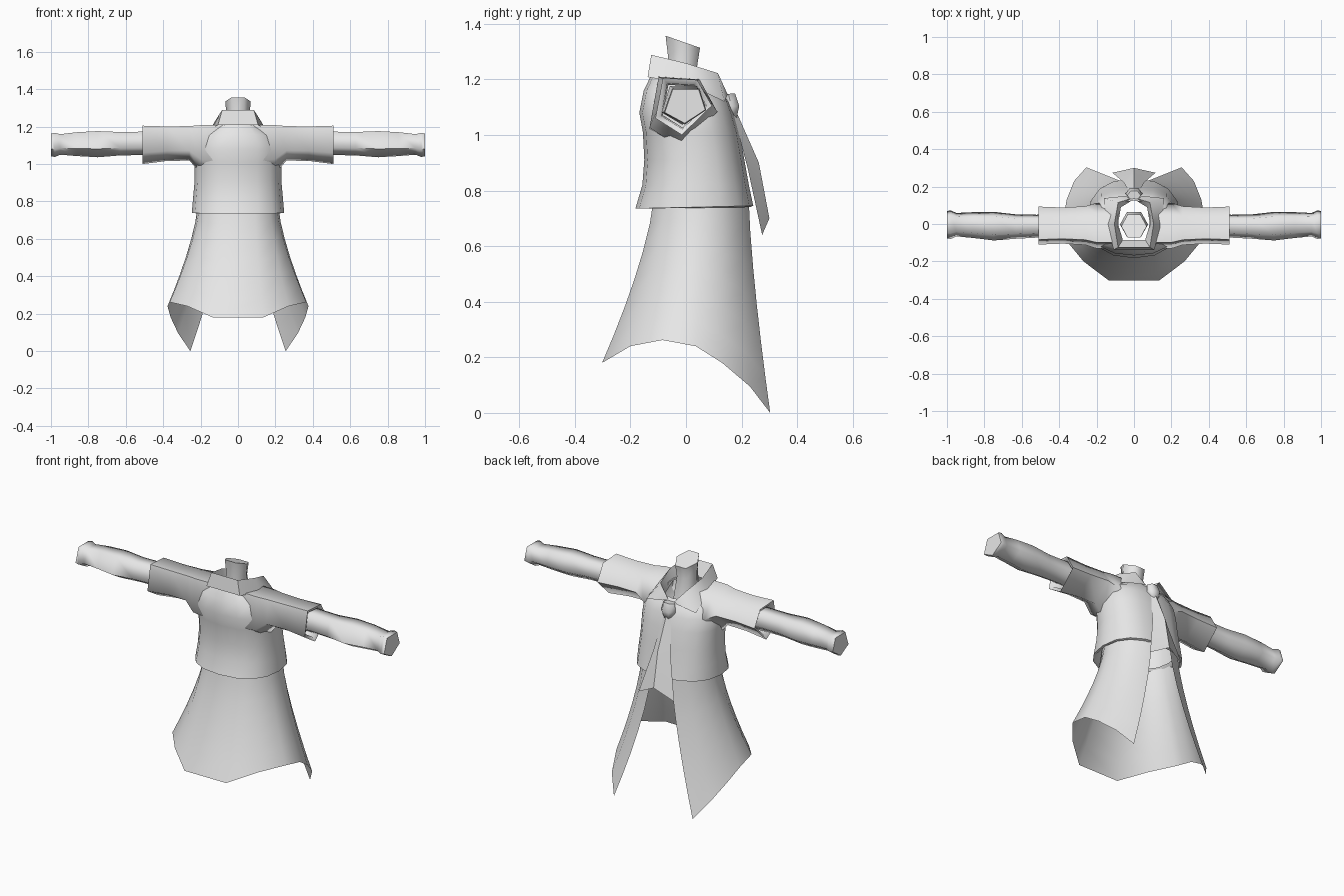
import bpy, math

cloth = bpy.data.materials.new("light_grey_cloth")
cloth.diffuse_color = (0.8, 0.8, 0.8, 1)


def make(name, verts, faces, angle=75):
    mesh = bpy.data.meshes.new(name)
    mesh.from_pydata(verts, [], faces)
    mesh.materials.append(cloth)
    obj = bpy.data.objects.new(name, mesh)
    bpy.context.collection.objects.link(obj)
    bpy.ops.object.select_all(action='DESELECT')
    obj.select_set(True)
    bpy.context.view_layer.objects.active = obj
    bpy.ops.object.shade_smooth_by_angle(angle=math.radians(angle))
    return obj


def loft(name, rows, closed=True, cap_start=False, cap_end=False, flip=False, angle=75):
    """Skin a list of equal-length point rows."""
    n = len(rows[0])
    verts = [p for row in rows for p in row]
    faces = []
    for r in range(len(rows) - 1):
        for i in range(n if closed else n - 1):
            j = (i + 1) % n
            faces.append((r * n + i, r * n + j, (r + 1) * n + j, (r + 1) * n + i))
    if cap_start:
        faces.append(tuple(reversed(range(n))))
    if cap_end:
        faces.append(tuple(range((len(rows) - 1) * n, len(rows) * n)))
    if flip:
        faces = [tuple(reversed(f)) for f in faces]
    return make(name, verts, faces, angle)


def ring(n, half_x, y0, y1, z_low_y, z_high_y, power=1.0, turn=0.0):
    """Rounded horizontal ring between y0 and y1, tilted between two heights."""
    pts = []
    for i in range(n):
        a = 2 * math.pi * (i + turn) / n
        c, s = math.cos(a), math.sin(a)
        c = math.copysign(abs(c) ** power, c)
        s = math.copysign(abs(s) ** power, s)
        t = (s + 1) / 2
        pts.append((half_x * c, y0 + (y1 - y0) * t, z_low_y + (z_high_y - z_low_y) * t))
    return pts


# Torso, with the hem turned inward at the bottom
torso = [
    (0.205, -0.12, 0.220, 0.79, 0.79),
    (0.235, -0.165, 0.230, 0.735, 0.74),
    (0.247, -0.182, 0.242, 0.735, 0.745),
    (0.240, -0.157, 0.226, 0.82, 0.82),
    (0.232, -0.150, 0.210, 0.91, 0.91),
    (0.232, -0.155, 0.192, 1.01, 1.01),
    (0.232, -0.168, 0.172, 1.08, 1.08),
    (0.200, -0.152, 0.155, 1.16, 1.12),
    (0.120, -0.125, 0.125, 1.215, 1.16),
]
loft("torso", [ring(16, *t, power=0.85) for t in torso])

# Neck stub
loft("neck", [ring(6, 0.075, -0.08, 0.075, 1.14, 1.12),
              ring(6, 0.062, -0.072, 0.048, 1.28, 1.245),
              ring(6, 0.068, -0.083, 0.06, 1.36, 1.31)], cap_end=True)

# Five-sided sleeves and arms: (y, z) sections placed along x
cuff = [(-0.11, 1.06), (-0.015, 1.0), (0.093, 1.105), (0.04, 1.198), (-0.083, 1.205)]
wrist = [(-0.08, 1.08), (-0.005, 1.04), (0.073, 1.09), (0.048, 1.165), (-0.05, 1.165)]


def section(base, x, sy, sz, dy=0.0, dz=0.0, cz=1.105):
    return [(x, -0.005 + (y + 0.005) * sy + dy, cz + (z - cz) * sz + dz) for y, z in base]


sleeve = [(0.08, 1.2, 1.35, 0, -0.03), (0.20, 1.2, 1.25, 0, -0.022),
          (0.26, 1.02, 0.9, 0, 0.008), (0.38, 0.95, 0.9, 0, 0.006), (0.51, 1, 1),
          (0.50, 0.80, 0.80), (0.42, 0.75, 0.75)]
arm = [(0.40, 0.85, 1.0, -0.005, 0.005), (0.52, 0.80, 1.0, -0.008, 0.008),
       (0.63, 0.85, 1.0, -0.01, 0.006), (0.75, 1.0, 1.12, -0.008, 0.004),
       (0.86, 0.9, 1.02, -0.002, 0.004), (0.95, 0.82, 0.88, 0, 0.002),
       (0.98, 1.0, 1.04), (1.0, 0.95, 0.97)]
for side, label in ((1, "right"), (-1, "left")):
    for name, base, spec in (("sleeve", cuff, sleeve), ("arm", wrist, arm)):
        rows = [[(side * x, y, z) for x, y, z in section(base, *s)] for s in spec]
        loft(f"{label}_{name}", rows, cap_end=(name == "arm"), flip=(side < 0))

# Folded collar with two pointed wings: rows are inner edge, fold line, outer edge
collar = [
    [(0.02, 0.12, 1.12), (0.07, 0.09, 1.16), (0.085, 0.0, 1.19), (0.06, -0.085, 1.21)],
    [(0.02, 0.135, 1.15), (0.085, 0.115, 1.222), (0.105, 0.0, 1.258), (0.085, -0.125, 1.288)],
    [(0.045, 0.15, 1.145), (0.160, 0.138, 1.12), (0.150, 0.0, 1.185), (0.108, -0.138, 1.208)],
]
rows = [half + [(-x, y, z) for x, y, z in reversed(half)] for half in collar]
loft("collar", rows, closed=False, flip=True, angle=60)

# Long coat skirt, open on the tie side: (hem point, waist point) per column
skirt = [
    ((0.255, 0.303, 0.0), (0.06, 0.225)),
    ((0.320, 0.230, 0.095), (0.14, 0.195)),
    ((0.360, 0.130, 0.18), (0.195, 0.13)),
    ((0.377, 0.035, 0.24), (0.215, 0.06)),
    ((0.365, -0.085, 0.262), (0.205, 0.0)),
    ((0.270, -0.200, 0.24), (0.17, -0.07)),
    ((0.135, -0.302, 0.18), (0.09, -0.115)),
]
rows = []
for k in range(7):
    s = k / 6
    f = s ** 1.4
    half = [(w[0] + (h[0] - w[0]) * f, w[1] + (h[1] - w[1]) * f, 0.78 + (h[2] - 0.78) * s)
            for h, w in skirt]
    rows.append(half + [(-x, y, z) for x, y, z in reversed(half)])
loft("coat_skirt", rows, closed=False)

# Tie knot
loft("tie_knot", [ring(6, 0.022, 0.145, 0.185, 1.055, 1.06),
                  ring(6, 0.046, 0.13, 0.196, 1.10, 1.105),
                  ring(6, 0.036, 0.125, 0.18, 1.145, 1.15)],
     cap_start=True, cap_end=True)

# Tie tail: a ridged strip widening downward (z, ridge y, edge y, half width, edge drop)
tail = [(1.075, 0.185, 0.170, 0.024, 0.0), (0.90, 0.262, 0.222, 0.055, 0.02),
        (0.70, 0.300, 0.274, 0.115, 0.06)]
loft("tie_tail", [[(-w, e, z - d), (0, r, z), (w, e, z - d)] for z, r, e, w, d in tail],
     closed=False, angle=20)
